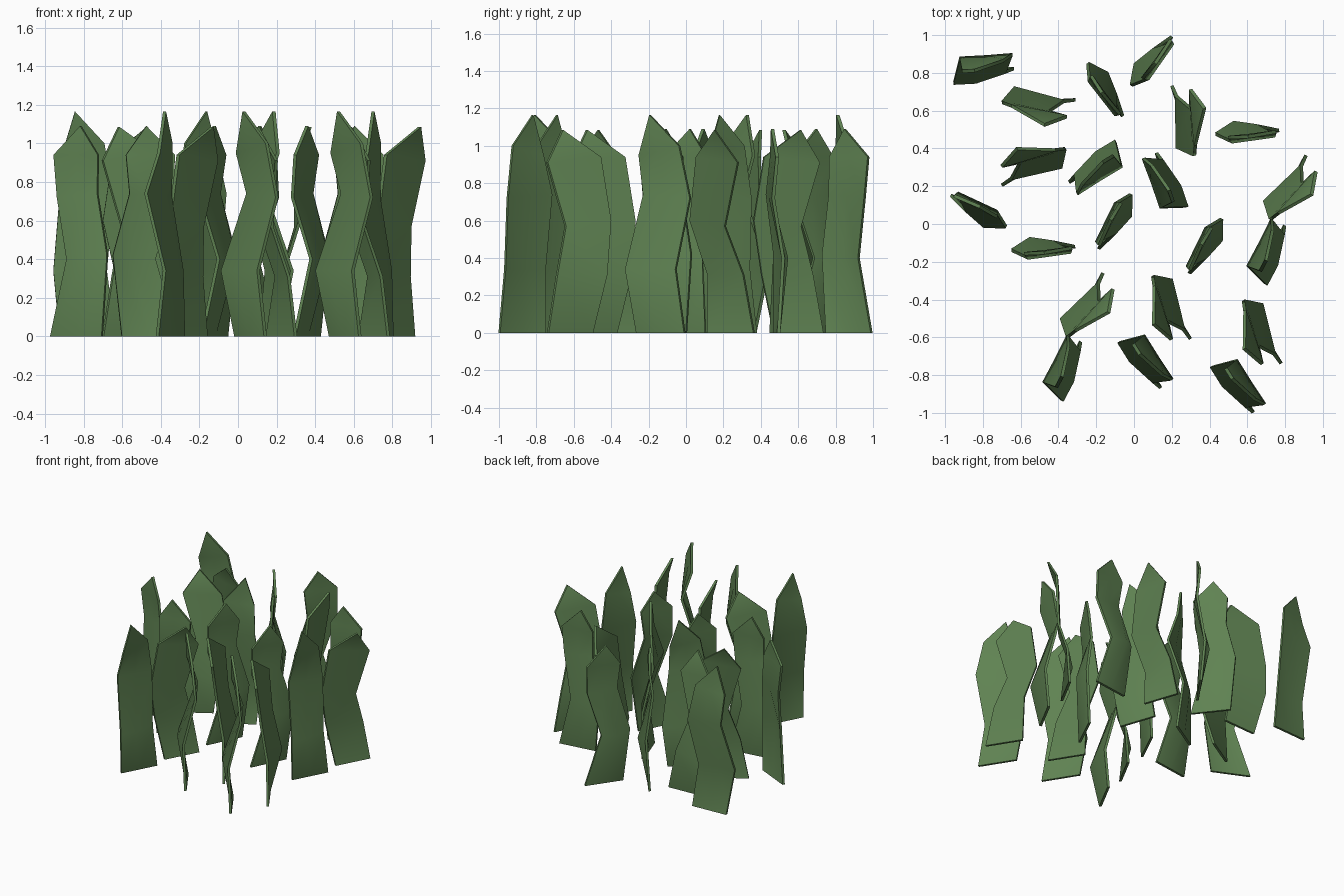
import bpy
import bmesh
from math import radians
from mathutils import Matrix

cube = bpy.data.objects.get("Cube")
if cube:
    bpy.data.objects.remove(cube, do_unlink=True)

green = bpy.data.materials.new("leaf_green")
green.use_nodes = True
COLOUR = (0.115, 0.225, 0.085, 1)
green.diffuse_color = COLOUR
green.node_tree.nodes["Principled BSDF"].inputs["Base Color"].default_value = COLOUR

HALF_THICK = 0.009

# Each blade profile: rows of (along, across, height) from edge to edge, then the tip
FORKED = [((-.14, 0, 0), (.14, 0, 0)),
          ((-.18, .08, .31), (.08, -.005, .31)),
          ((-.25, .007, .6), (-.005, -.055, .57)),
          ((-.2, -.015, .94), (.09, -.087, .91))]
FORKED_TIP = (-.03, -.125, 1.085)

BROAD = [((-.145, 0, 0), (0, 0, 0), (.145, 0, 0)),
         ((-.18, -.06, .34), (-.06, -.06, .34), (.1, -.015, .34)),
         ((-.14, .07, .74), (0, .07, .73), (.14, .074, .72)),
         ((-.13, 0, .95), (-.02, .02, .97), (.09, .044, 1.0))]
BROAD_TIP = (-.065, 0, 1.165)

SLIM = [((-.147, 0, 0), (0, 0, 0), (.147, 0, 0)),
        ((-.035, -.04, .4), (.085, -.075, .4), (.19, -.027, .42)),
        ((-.12, .025, .72), (0, .025, .73), (.11, .025, .74)),
        ((-.13, .005, .94), (0, .005, .94), (.125, 0, .94))]
SLIM_TIP = (.02, .01, 1.09)


def blade_mesh(name, rows, tip):
    """Thin closed leaf made of a bent strip with a pointed end."""
    bm = bmesh.new()
    outlines = []
    for off in (-HALF_THICK, HALF_THICK):
        grid = [[bm.verts.new((s, n + off, z)) for s, n, z in row] for row in rows]
        point = bm.verts.new((tip[0], tip[1] + off, tip[2]))
        for low, high in zip(grid, grid[1:]):
            for k in range(len(low) - 1):
                bm.faces.new((low[k], low[k + 1], high[k + 1], high[k]))
        for a, b in zip(grid[-1], grid[-1][1:]):
            bm.faces.new((a, b, point))
        outlines.append([r[0] for r in grid] + [point]
                        + [r[-1] for r in reversed(grid)] + grid[0][-2:0:-1])
    # rim joining the two faces
    count = len(outlines[0])
    for i in range(count):
        j = (i + 1) % count
        bm.faces.new((outlines[0][i], outlines[0][j], outlines[1][j], outlines[1][i]))
    bmesh.ops.recalc_face_normals(bm, faces=bm.faces)
    mesh = bpy.data.meshes.new(name)
    bm.to_mesh(mesh)
    bm.free()
    mesh.materials.append(green)
    return mesh


# Placement of every blade: x, y, heading in degrees
KINDS = [
    ("forked_blade", FORKED, FORKED_TIP,
     [(-.45, .65, 3), (-.58, .277, 211), (-.23, -.383, 62), (.225, -.49, -58),
      (.705, -.62, -58), (.246, .6, 109), (.845, .24, 62)]),
    ("broad_blade", BROAD, BROAD_TIP,
     [(-.78, .815, 3), (-.22, .295, 211), (-.35, -.75, 62), (.065, -.745, -58),
      (.555, -.875, -58), (.165, .24, 109), (.73, -.135, 62)]),
    ("slim_blade", SLIM, SLIM_TIP,
     [(-.15, .686, 128), (-.837, .09, 335), (-.457, -.14, 188), (-.123, 0, 64),
      (.357, -.13, 64), (.116, .872, 235), (.623, .475, 188)]),
]

bpy.ops.object.select_all(action='DESELECT')
for name, rows, tip, spots in KINDS:
    for i, (x, y, heading) in enumerate(spots):
        blade = bpy.data.objects.new(f"{name}_{i + 1}", blade_mesh(name, rows, tip))
        blade.matrix_world = Matrix.Translation((x, y, 0)) @ Matrix.Rotation(radians(heading), 4, 'Z')
        bpy.context.collection.objects.link(blade)
        blade.select_set(True)
        bpy.context.view_layer.objects.active = blade
bpy.ops.object.shade_smooth_by_angle(angle=radians(40))
